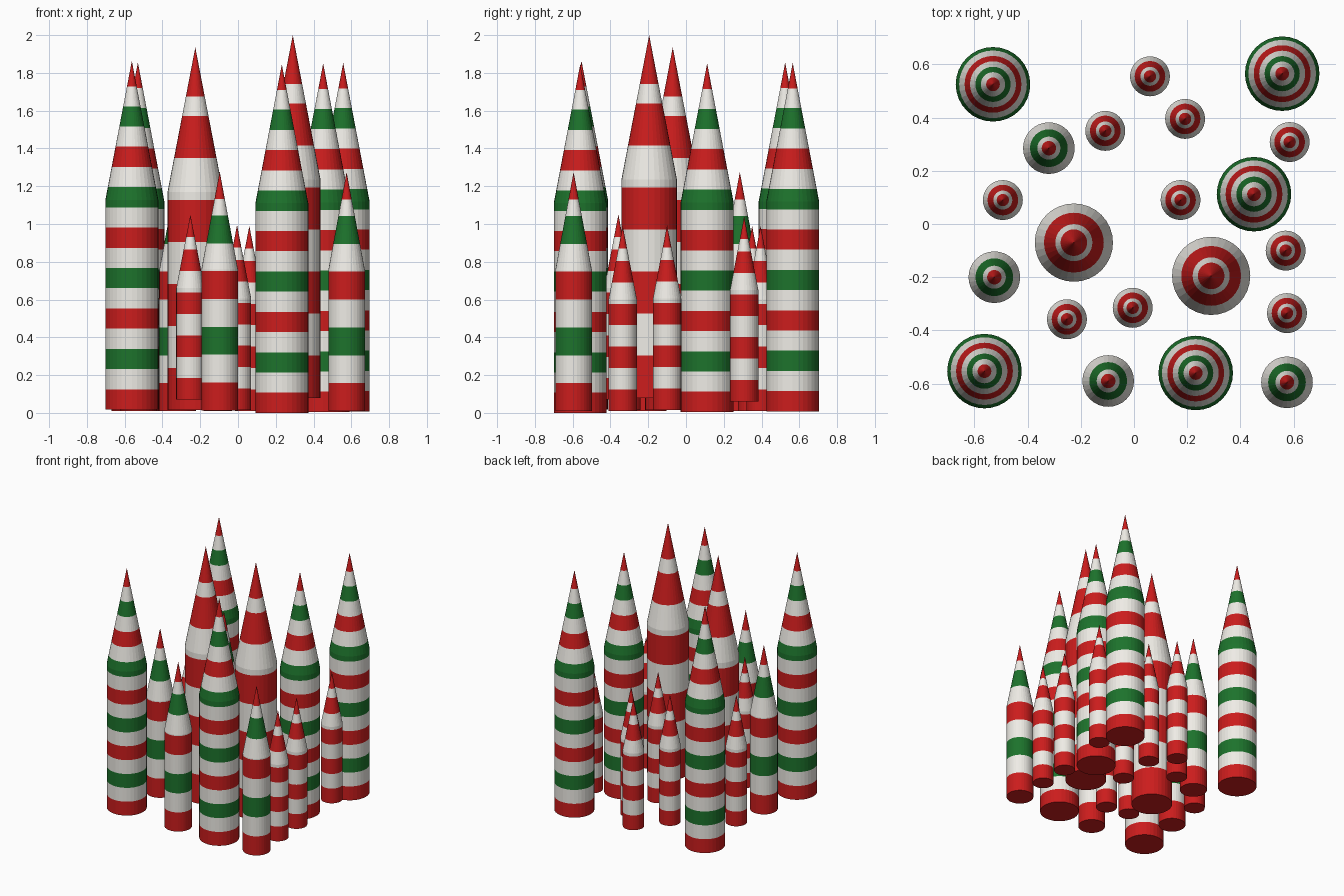
import bpy, bmesh
from math import cos, sin, tau

if "Cube" in bpy.data.objects:
    bpy.data.objects.remove(bpy.data.objects["Cube"])

SIDES = 32


def material(name, rgb):
    m = bpy.data.materials.new(name)
    m.diffuse_color = (*rgb, 1)
    m.use_nodes = True
    m.node_tree.nodes["Principled BSDF"].inputs["Base Color"].default_value = m.diffuse_color
    return m


MATS = {"R": material("red", (0.60, 0.012, 0.012)),
        "W": material("white", (0.86, 0.84, 0.79)),
        "G": material("green", (0.012, 0.17, 0.025))}


def spire_mesh(name, radius, shoulder, height, step, colours, last_white):
    """Cylinder with a pointed cone, cut into coloured bands from the ground up."""
    n = len(colours)
    tops = [step * (i + 1) for i in range(n - 2)] + [last_white, height]

    # rings at every band edge, plus one at the shoulder
    levels = sorted(set([0.0, shoulder] + tops[:-1]))
    bm = bmesh.new()
    rings = []
    for z in levels:
        r = radius * min(1, (height - z) / (height - shoulder))
        rings.append([bm.verts.new((r * cos(tau * k / SIDES), r * sin(tau * k / SIDES), z))
                      for k in range(SIDES)])
    tip = bm.verts.new((0, 0, height))

    keys = list(MATS)

    def slot(z):
        i = next(i for i, t in enumerate(tops) if z < t)
        return keys.index(colours[i])

    # side bands
    for j in range(len(rings) - 1):
        a, b = rings[j], rings[j + 1]
        s = slot((levels[j] + levels[j + 1]) / 2)
        for k in range(SIDES):
            q = (k + 1) % SIDES
            bm.faces.new((a[k], a[q], b[q], b[k])).material_index = s
    # pointed tip and flat base
    for k in range(SIDES):
        bm.faces.new((rings[-1][k], rings[-1][(k + 1) % SIDES], tip)).material_index = keys.index(colours[-1])
    bm.faces.new(rings[0][::-1]).material_index = keys.index(colours[0])

    me = bpy.data.meshes.new(name)
    bm.to_mesh(me)
    bm.free()
    for m in MATS.values():
        me.materials.append(m)
    return me


# four spire sizes, each with its (x, y, base z) placements
KINDS = [
    ("tall_striped_spire", (0.14, 1.11, 1.845, 0.107, "RWGWRWGWRWGWRWGWR", 1.71),
     [(-0.53, 0.525, 0.01), (0.557, 0.565, 0.008), (0.451, 0.112, 0.005),
      (-0.562, -0.553, 0.018), (0.232, -0.56, 0.0)]),
    ("wide_red_spire", (0.147, 1.155, 1.92, 0.2225, "RWRWRWRWR", 1.66),
     [(-0.226, -0.07, 0.015), (0.29, -0.195, 0.08)]),
    ("medium_green_spire", (0.097, 0.745, 1.265, 0.1475, "RWGWRWGWR", 1.12),
     [(-0.32, 0.285, 0.01), (-0.525, -0.2, 0.01), (-0.097, -0.59, 0.013), (0.575, -0.595, 0.01)]),
    ("small_red_spire", (0.075, 0.59, 0.98, 0.1135, "RWRWRWRWR", 0.86),
     [(0.06, 0.555, 0.01), (-0.108, 0.35, 0.01), (0.192, 0.395, 0.01), (0.585, 0.308, 0.06),
      (-0.493, 0.09, 0.01), (0.175, 0.09, 0.01), (-0.252, -0.358, 0.07), (-0.005, -0.315, 0.015),
      (0.57, -0.1, 0.015), (0.575, -0.335, 0.01)]),
]

for name, spec, places in KINDS:
    mesh = spire_mesh(name, *spec)
    for i, p in enumerate(places, 1):
        ob = bpy.data.objects.new(f"{name}_{i}", mesh)
        ob.location = p
        bpy.context.collection.objects.link(ob)
